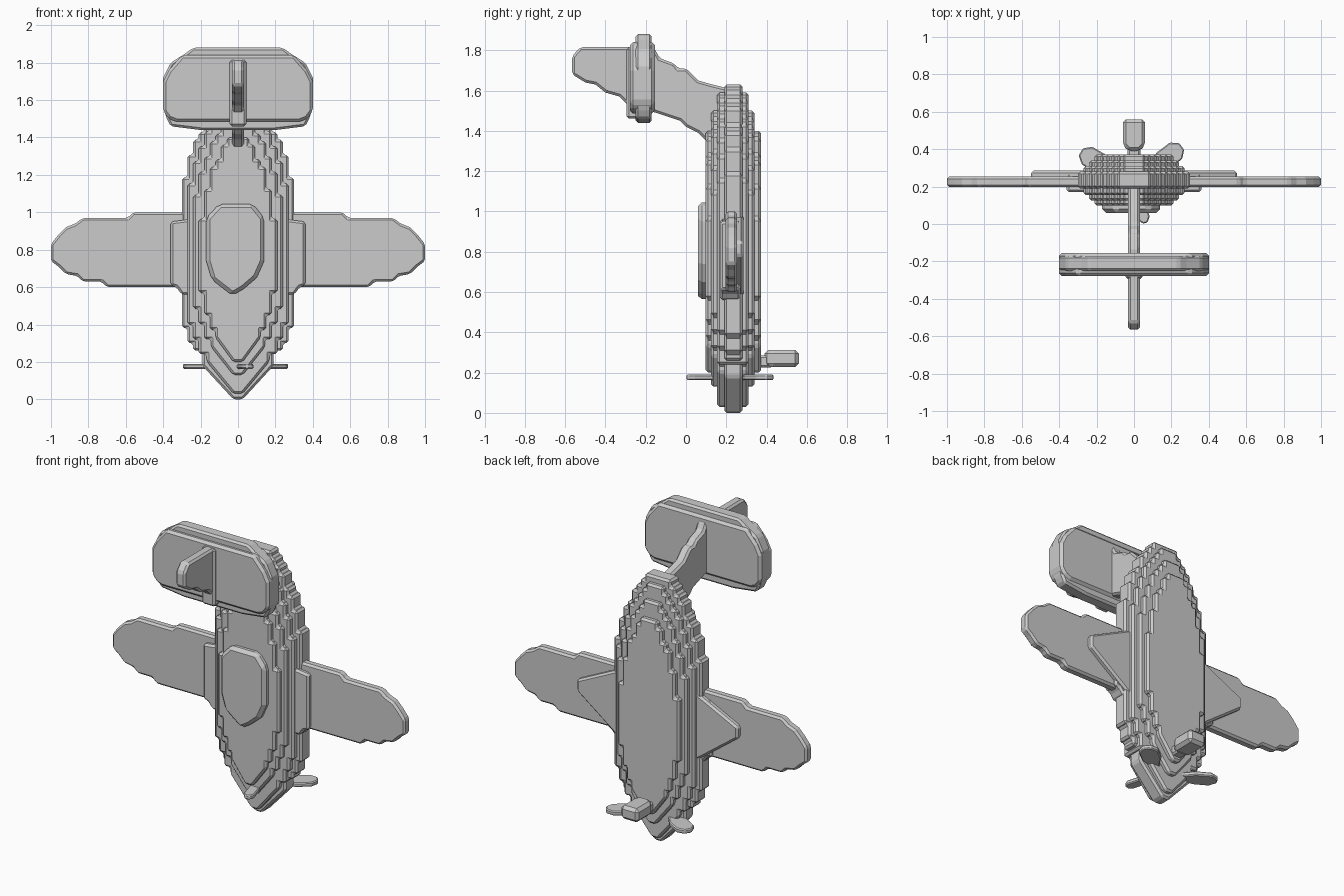
import bpy, bmesh, math

if "Cube" in bpy.data.objects:
    bpy.data.objects.remove(bpy.data.objects["Cube"])

def plate(name, outline, lo, hi, axis='y', bevel=0.012, mirror=False):
    """Extrude a 2D outline along an axis and chamfer its edges."""
    place = {'x': lambda u, v, h: (h, u, v),
             'y': lambda u, v, h: (u, h, v),
             'z': lambda u, v, h: (u, v, h)}[axis]
    bm = bmesh.new()
    face = bm.faces.new([bm.verts.new(place(u, v, lo)) for u, v in outline])
    ext = bmesh.ops.extrude_face_region(bm, geom=[face])
    for v in ext['geom']:
        if isinstance(v, bmesh.types.BMVert):
            v.co['xyz'.index(axis)] = hi
    bmesh.ops.recalc_face_normals(bm, faces=bm.faces)
    mesh = bpy.data.meshes.new(name)
    bm.to_mesh(mesh)
    bm.free()
    ob = bpy.data.objects.new(name, mesh)
    bpy.context.collection.objects.link(ob)
    if bevel:
        b = ob.modifiers.new("chamfer", 'BEVEL')
        b.width, b.segments, b.limit_method = bevel, 1, 'ANGLE'
        b.angle_limit = math.radians(30)
    if mirror:
        ob.modifiers.new("mirror", 'MIRROR')
    return ob

def symmetric(half):
    """Mirror a right-hand outline (bottom to top) across x = 0."""
    return half + [(-x, z) for x, z in reversed(half)]

# Fuselage half width along its length (fraction of height, half width)
PROFILE = [(0, .02), (.11, .19), (.17, .24), (.26, .3), (.37, .315), (.6, .315),
           (.72, .29), (.8, .25), (.88, .2), (.95, .13), (1, .07)]

def width(t):
    for (a, wa), (b, wb) in zip(PROFILE, PROFILE[1:]):
        if t <= b:
            return wa + (wb - wa) * (t - a) / (b - a)
    return PROFILE[-1][1]

def fuselage_outline(scale, z0, z1):
    """Straight nose, then a stepped side made of short square stairs."""
    h = z1 - z0
    pts = [(.025, z0), (width(.11) * scale, z0 + .11 * h)]
    rows = round(h * .89 / .04)
    last = pts[-1][0]
    for i in range(rows):
        z = z0 + .11 * h + i * .89 * h / rows
        w = round(width((z + .02 - z0) / h) * scale / .03) * .03
        if i and abs(w - last) > .02:
            pts += [(last, z), (w, z)]
            last = w
    pts.append((last, z1))
    return symmetric(pts)

# Fuselage: nested slabs, widest in the middle
LAYERS = [(.19, .28, 1.0, 0, 1.63), (.155, .31, .88, .03, 1.59),
          (.125, .34, .76, .13, 1.5), (.098, .372, .64, .2, 1.4)]
for i, (y0, y1, s, z0, z1) in enumerate(LAYERS):
    plate(f"fuselage_layer_{i}", fuselage_outline(s, z0, z1), y0, y1)

# Canopy
plate("canopy", [(-.03, .555), (.03, .59), (.1, .65), (.14, .74), (.14, .97), (.08, 1.045),
                 (-.1, 1.045), (-.17, .97), (-.17, .74), (-.14, .64)], .06, .13, bevel=.02)

# Wings with stepped rounded tips
plate("wing", [(.2, .6), (.7, .6), (.73, .63), (.83, .63), (.86, .66), (.92, .67), (.96, .71),
               (1, .74), (1, .83), (.96, .88), (.92, .92), (.87, .94), (.83, .97), (.59, .97),
               (.56, 1.0), (.2, 1.0)], .197, .253, mirror=True)
# Wing root blocks and triangular fairings
plate("wing_root", [(.2, .56), (.3, .56), (.33, .6), (.36, .61), (.36, .95), (.2, .97)],
      .17, .27, mirror=True)
plate("wing_fairing", [(.2, 1.0), (.28, .98), (.55, .85), (.55, .78), (.28, .58), (.2, .56)],
      .23, .285, mirror=True)

# Tail boom and fin, one profile seen from the side
plate("tail_boom_and_fin",
      [(.25, 1.4), (.11, 1.34), (.06, 1.39), (0, 1.42), (-.03, 1.45), (-.15, 1.49),
       (-.28, 1.52), (-.33, 1.57), (-.4, 1.59), (-.45, 1.63), (-.5, 1.64), (-.565, 1.68),
       (-.565, 1.77), (-.525, 1.815), (-.16, 1.815), (-.13, 1.76), (-.06, 1.735),
       (-.04, 1.71), (0, 1.71), (.06, 1.65), (.13, 1.63), (.25, 1.6)], -.032, .032, 'x')
plate("fin_base", [(-.045, 1.46), (.045, 1.46), (.045, 1.815), (-.045, 1.815)], -.295, -.2)

# Tailplane: wide slab plus a thinner, taller core
plate("tailplane", symmetric([(.33, 1.485), (.37, 1.5), (.4, 1.54), (.4, 1.7), (.37, 1.76),
                              (.3, 1.84)]), -.278, -.155, bevel=.015)
plate("tailplane_core", symmetric([(.2, 1.44), (.36, 1.46), (.38, 1.5), (.4, 1.56), (.4, 1.72),
                                   (.36, 1.8), (.28, 1.85), (.24, 1.88)]), -.25, -.17)

# Propeller: three flat blades around the nose
CENTRE = (0, .22)
for i, (tx, ty, hw) in enumerate([(-.285, .385, .055), (.255, .415, .055), (.06, .005, .032)]):
    dx, dy = tx - CENTRE[0], ty - CENTRE[1]
    r = math.hypot(dx, dy)
    dx, dy = dx / r, dy / r
    blade = [(0, -.03), (.4 * r, -.03), (.6 * r, -hw), (.88 * r, -hw), (r, -hw * .4),
             (r, hw * .4), (.88 * r, hw), (.6 * r, hw), (.4 * r, .03), (0, .03)]
    plate(f"propeller_blade_{i}", [(CENTRE[0] + a * dx - b * dy, CENTRE[1] + a * dy + b * dx)
                                   for a, b in blade], .163, .19, 'z', .006)

# Small block on a neck behind the nose
plate("rear_block", [(-.06, .42), (-.03, .39), (.03, .39), (.06, .42), (.06, .56), (-.06, .56)],
      .228, .312, 'z', .018)
plate("rear_block_neck", [(-.035, .33), (.035, .33), (.035, .43), (-.035, .43)],
      .225, .285, 'z', .01)
